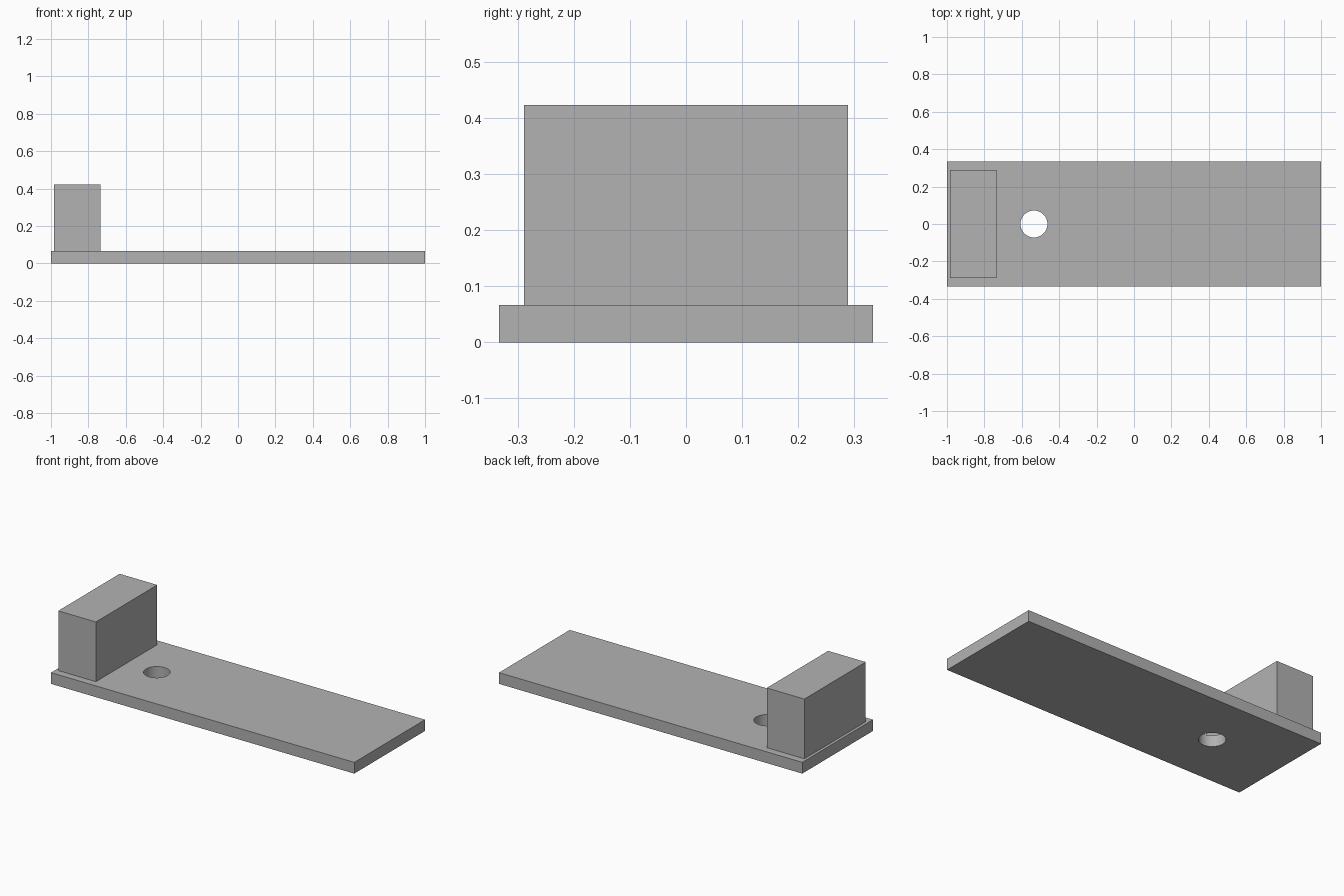
import bpy

default = bpy.data.objects.get("Cube")
if default:
    bpy.data.objects.remove(default, do_unlink=True)

# Single grey material
grey = bpy.data.materials.new("plain grey")
grey.use_nodes = True
colour = (0.448, 0.448, 0.448, 1)
grey.diffuse_color = colour
grey.node_tree.nodes["Principled BSDF"].inputs["Base Color"].default_value = colour


def box(name, low, high):
    """Box between two opposite corners."""
    centre = [(a + b) / 2 for a, b in zip(low, high)]
    bpy.ops.mesh.primitive_cube_add(size=1, location=centre)
    obj = bpy.context.object
    obj.name = name
    obj.scale = [b - a for a, b in zip(low, high)]
    bpy.ops.object.transform_apply(location=False, rotation=False, scale=True)
    obj.data.materials.append(grey)
    return obj


THICKNESS = 0.067

# Flat base plate
base_plate = box("base_plate", (-1, -0.333, 0), (1, 0.333, THICKNESS))

# Upright block near the right end
box("end_block", (-0.983, -0.289, THICKNESS), (-0.735, 0.289, 0.423))

# Round hole through the plate
bpy.ops.mesh.primitive_cylinder_add(vertices=64, radius=0.072, depth=0.3,
                                    location=(-0.535, 0, THICKNESS / 2))
cutter = bpy.context.object
cutter.name = "hole_cutter"
cutter.data.materials.append(grey)

cut = base_plate.modifiers.new("hole", "BOOLEAN")
cut.operation = "DIFFERENCE"
cut.solver = "EXACT"
cut.object = cutter

bpy.ops.object.select_all(action="DESELECT")
base_plate.select_set(True)
bpy.context.view_layer.objects.active = base_plate
bpy.ops.object.modifier_apply(modifier=cut.name)
bpy.data.objects.remove(cutter, do_unlink=True)
bpy.ops.object.shade_smooth_by_angle()
